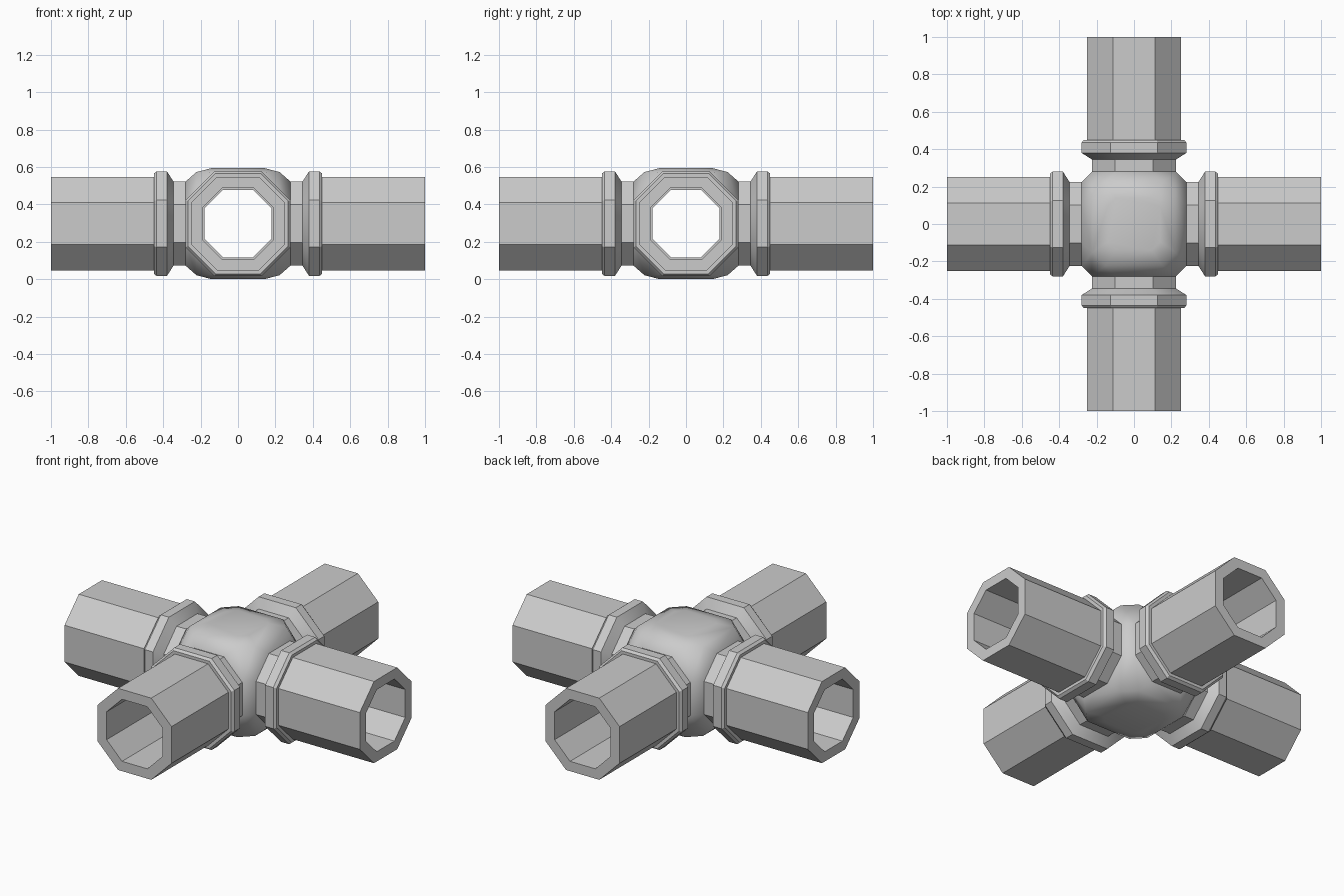
import bpy, bmesh, math

if "Cube" in bpy.data.objects:
    bpy.data.objects.remove(bpy.data.objects["Cube"])

CZ = 0.297     # height of the pipe axes
SIDE = 0.45    # octagon half-side as a fraction of its half-width


def octagon(a, k=SIDE):
    b = a * k
    return [(a, b), (b, a), (-b, a), (-a, b), (-a, -b), (-b, -a), (b, -a), (a, -b)]


def finish(name, bm, angle):
    bmesh.ops.recalc_face_normals(bm, faces=bm.faces)
    me = bpy.data.meshes.new(name)
    bm.to_mesh(me)
    bm.free()
    ob = bpy.data.objects.new(name, me)
    bpy.context.collection.objects.link(ob)
    ob.location.z = CZ
    smooth(ob, angle)
    return ob


def smooth(ob, angle):
    bpy.ops.object.select_all(action='DESELECT')
    ob.select_set(True)
    bpy.context.view_layer.objects.active = ob
    bpy.ops.object.shade_smooth_by_angle(angle=math.radians(angle))


def ring(name, profile, turn):
    """Closed (distance, half-width) profile carried round an octagon along x."""
    bm = bmesh.new()
    loops = [[bm.verts.new((x, u, v)) for u, v in octagon(r)] for x, r in profile]
    for i, a in enumerate(loops):
        b = loops[(i + 1) % len(loops)]
        for j in range(8):
            k = (j + 1) % 8
            bm.faces.new((a[j], a[k], b[k], b[j]))
    ob = finish(name, bm, 30)
    ob.rotation_euler.z = turn
    return ob


# four arms: hollow pipe, then neck with collar
pipe = [(0.43, 0.25), (1.0, 0.25), (1.0, 0.19), (0.43, 0.19)]
collar = [(0.28, 0.225), (0.345, 0.225), (0.38, 0.28), (0.435, 0.28),
          (0.45, 0.268), (0.45, 0.18), (0.28, 0.18)]
for i, n in enumerate(("right", "back", "left", "front")):
    ring("pipe_" + n, pipe, i * math.pi / 2)
    ring("collar_" + n, collar, i * math.pi / 2)

# central hub: hull between the four necks and the raised top and bottom plates
bm = bmesh.new()
for s in (-1, 1):
    for u, v in octagon(0.225):
        bm.verts.new((s * 0.28, u, v))
        bm.verts.new((u, s * 0.28, v))
    for a, h in ((0.222, 0.276), (0.14, 0.297)):
        for u, v in octagon(a, 0.68):
            bm.verts.new((u, v, s * h))
res = bmesh.ops.convex_hull(bm, input=bm.verts)
loose = [v for v in bm.verts if not v.link_faces]
bmesh.ops.delete(bm, geom=loose, context='VERTS')
bmesh.ops.dissolve_limit(bm, angle_limit=0.01, verts=bm.verts, edges=bm.edges)
hub = finish("hub", bm, 42)

# bore the hub through along both axes
for turn in (0, math.pi / 2):
    bm = bmesh.new()
    ends = [[bm.verts.new((x, u, v)) for u, v in octagon(0.18)] for x in (-0.4, 0.4)]
    for e in ends:
        bm.faces.new(e)
    for j in range(8):
        k = (j + 1) % 8
        bm.faces.new((ends[0][j], ends[0][k], ends[1][k], ends[1][j]))
    cutter = finish("bore_cutter", bm, 30)
    cutter.rotation_euler.z = turn
    cutter.hide_render = True
    bpy.context.view_layer.update()
    mod = hub.modifiers.new("bore", 'BOOLEAN')
    mod.operation = 'DIFFERENCE'
    mod.solver = 'EXACT'
    mod.object = cutter
    bpy.context.view_layer.objects.active = hub
    bpy.ops.object.modifier_apply(modifier=mod.name)
    bpy.data.objects.remove(cutter)
smooth(hub, 42)
